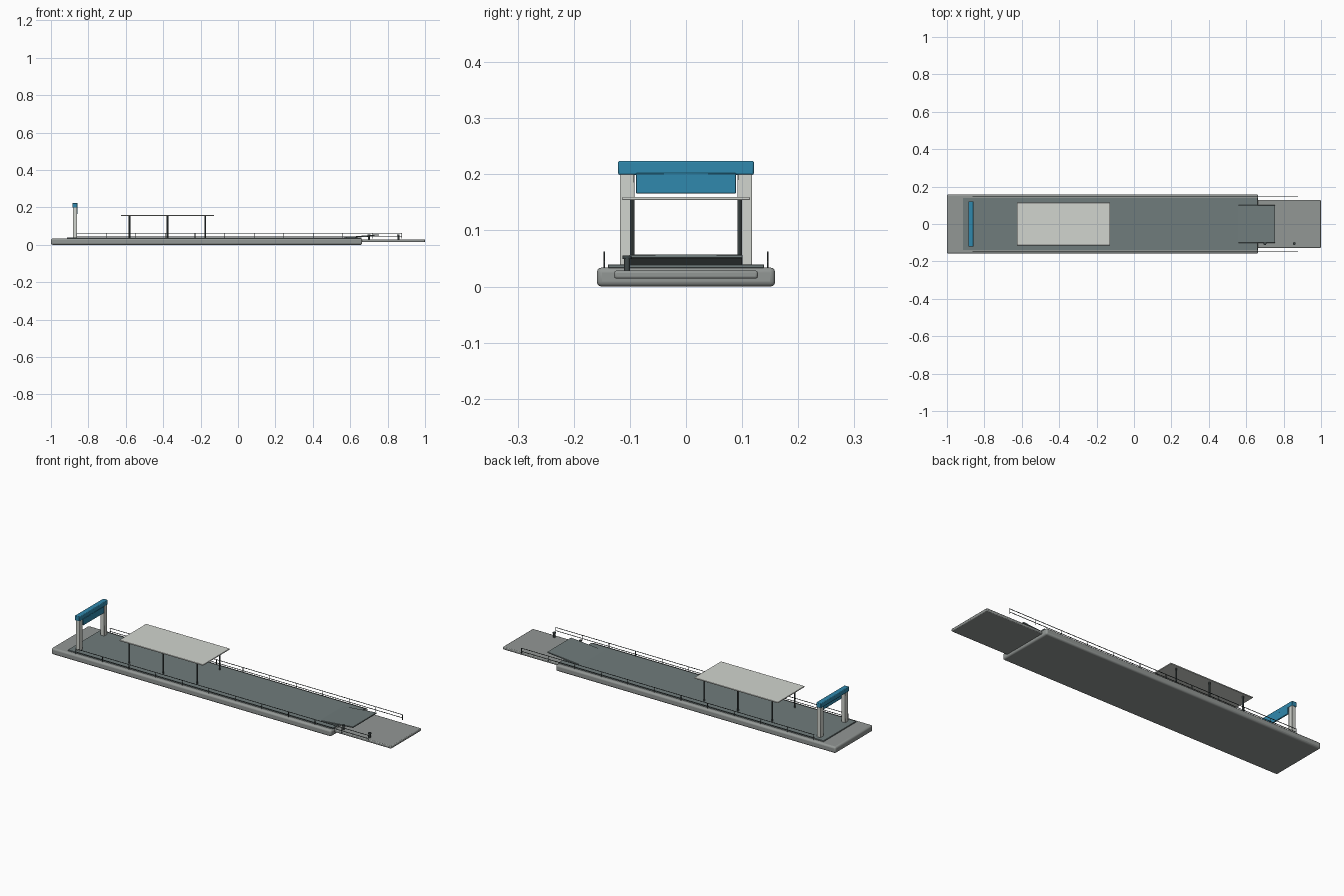
import bpy, math

if "Cube" in bpy.data.objects:
    bpy.data.objects.remove(bpy.data.objects["Cube"])


def material(name, rgb):
    m = bpy.data.materials.new(name)
    m.diffuse_color = (*rgb, 1)
    m.use_nodes = True
    m.node_tree.nodes["Principled BSDF"].inputs["Base Color"].default_value = m.diffuse_color
    return m


CONCRETE = material("concrete", (0.29, 0.31, 0.30))
DECK = material("deck_surface", (0.16, 0.20, 0.20))
PALE = material("pale_paint", (0.64, 0.66, 0.62))
BLUE = material("blue_paint", (0.03, 0.25, 0.42))
STEEL = material("dark_steel", (0.05, 0.065, 0.065))


def box(name, x, y, z, mat, bevel=0.0, segs=2):
    """Box given by (min, max) on each axis."""
    bpy.ops.mesh.primitive_cube_add(size=1, location=[(a + b) / 2 for a, b in (x, y, z)])
    o = bpy.context.object
    o.name = name
    o.scale = [b - a for a, b in (x, y, z)]
    bpy.ops.object.transform_apply(location=False, rotation=False, scale=True)
    o.data.materials.append(mat)
    if bevel:
        bpy.ops.object.shade_smooth_by_angle()
        m = o.modifiers.new("bevel", 'BEVEL')
        m.width, m.segments = bevel, segs
    return o


def rod(name, centre, radius, length, mat, along_x=False, sides=10):
    bpy.ops.mesh.primitive_cylinder_add(
        vertices=sides, radius=radius, depth=length, location=centre,
        rotation=(0, math.pi / 2 if along_x else 0, 0))
    o = bpy.context.object
    o.name = name
    o.data.materials.append(mat)
    bpy.ops.object.shade_smooth_by_angle()
    return o


# Floating hull and lower landing apron
box("pontoon_hull", (-1, 0.664), (-0.159, 0.159), (0, 0.034), CONCRETE, 0.009, 3)
box("landing_apron", (0.64, 1), (-0.128, 0.128), (0.014, 0.0285), CONCRETE, 0.004)

# Walking deck and tilted boarding ramp
box("deck_plate", (-0.915, 0.66), (-0.139, 0.139), (0.033, 0.0395), DECK, 0.001, 1)
ramp = box("boarding_ramp", (0.53, 0.755), (-0.101, 0.101), (0.041, 0.047), DECK, 0.001, 1)
ramp.rotation_euler.y = -math.radians(5)

# Entrance gantry
for side, s in (("left", -1), ("right", 1)):
    y = sorted((s * 0.092, s * 0.118))
    box(f"gantry_post_{side}", (-0.882, -0.860), y, (0.038, 0.202), PALE, 0.002)
box("gantry_beam", (-0.886, -0.858), (-0.121, 0.121), (0.199, 0.224), BLUE, 0.003)
box("gantry_panel", (-0.864, -0.857), (-0.089, 0.089), (0.166, 0.202), BLUE, 0.001, 1)

# Canopy roof on six posts
box("canopy_roof", (-0.626, -0.128), (-0.114, 0.114), (0.154, 0.160), PALE, 0.002)
for x in (-0.58, -0.377, -0.175):
    for s in (-1, 1):
        rod("canopy_post", (x, s * 0.096, 0.097), 0.0042, 0.118, STEEL, sides=12)

# Side railings
X0, X1, GAPS = -0.862, 0.876, 11
for s in (-1, 1):
    for z in (0.061, 0.044):
        rod("rail_bar", ((X0 + X1) / 2, s * 0.1455, z), 0.0016, X1 - X0 + 0.003, STEEL, True, 8)
    for i in range(GAPS + 1):
        x = X0 + (X1 - X0) * i / GAPS
        rod("rail_post", (x, s * 0.1455, 0.047), 0.0015, 0.028, STEEL, sides=8)

# Mooring bollards on the apron
for x in (0.70, 0.857):
    rod("bollard_stem", (x, -0.105, 0.040), 0.0052, 0.024, STEEL, sides=16)
    rod("bollard_cap", (x, -0.105, 0.0525), 0.0078, 0.006, STEEL, sides=16)
